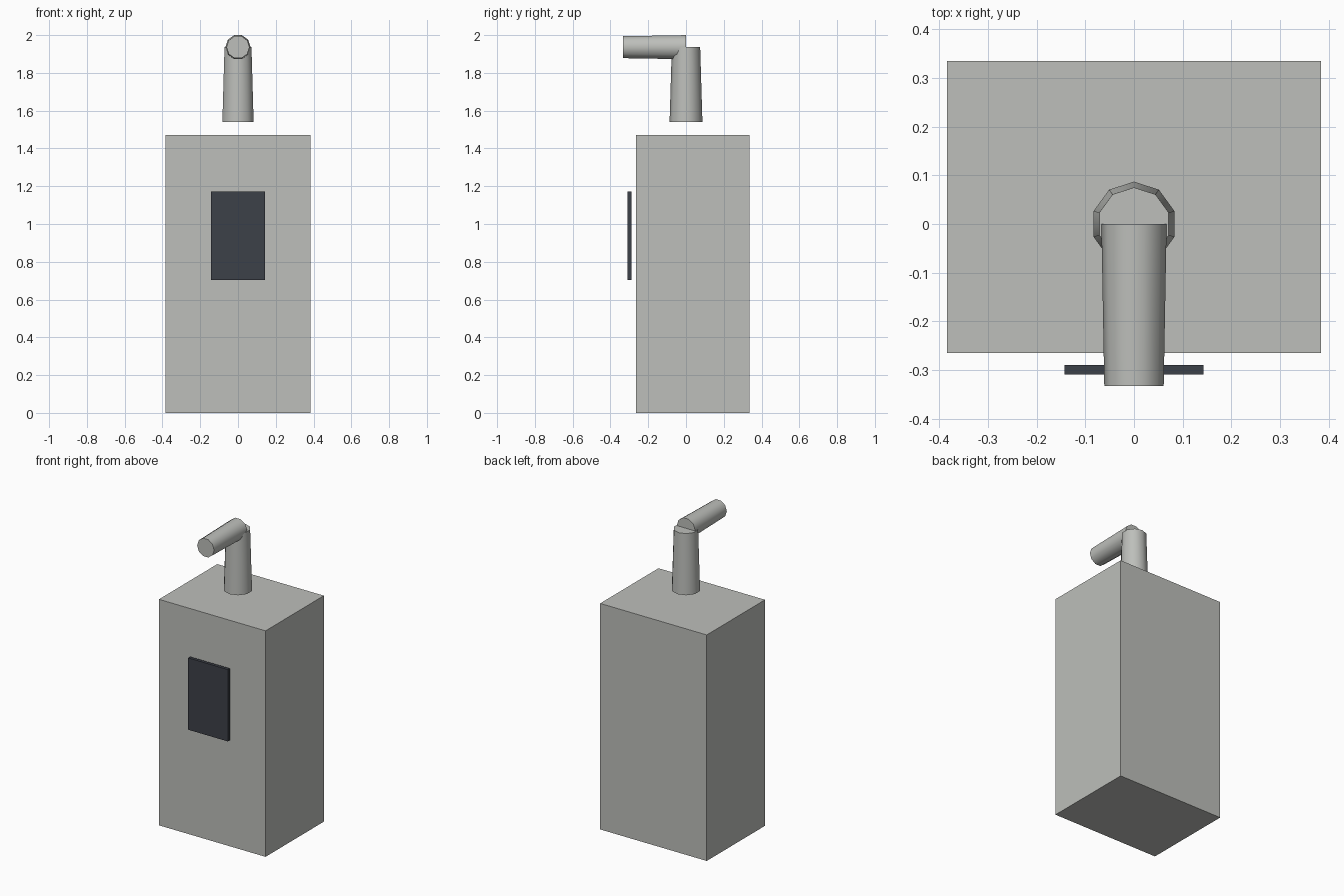
import bpy
import math
from mathutils import Matrix

cube = bpy.data.objects.get("Cube")
if cube:
    bpy.data.objects.remove(cube, do_unlink=True)


def make_material(name, rgb):
    mat = bpy.data.materials.new(name)
    mat.use_nodes = True
    colour = (*rgb, 1)
    mat.diffuse_color = colour
    mat.node_tree.nodes["Principled BSDF"].inputs["Base Color"].default_value = colour
    return mat


def box(name, low, high, mat):
    centre = [(a + b) / 2 for a, b in zip(low, high)]
    bpy.ops.mesh.primitive_cube_add(size=1, location=centre)
    obj = bpy.context.object
    obj.name = name
    obj.data.transform(Matrix.Diagonal([b - a for a, b in zip(low, high)] + [1]))
    obj.data.materials.append(mat)
    return obj


def tapered_pipe(name, r_start, r_end, length, centre, rotation, mat):
    bpy.ops.mesh.primitive_cone_add(vertices=10, radius1=r_start, radius2=r_end,
                                    depth=length, location=centre, rotation=rotation)
    obj = bpy.context.object
    obj.name = name
    obj.data.materials.append(mat)
    bpy.ops.object.shade_smooth_by_angle(angle=math.radians(45))
    return obj


grey = make_material("light grey", (0.51, 0.52, 0.495))
dark = make_material("dark slate", (0.046, 0.052, 0.066))

# Bottle body and the label plate floating in front of it
box("body", (-0.384, -0.265, 0), (0.384, 0.335, 1.472), grey)
box("label_plate", (-0.143, -0.309, 0.704), (0.143, -0.289, 1.172), dark)

# Upright neck, with a corner towards the back
tapered_pipe("neck", 0.087, 0.075, 0.396, (0, 0, 1.738), (0, 0, 0), grey)

# Spout running forward, with corners at its left and right
quarter = math.pi / 2
spout = tapered_pipe("spout", 0.067, 0.061, 0.333, (0, -0.1665, 1.936),
                     (quarter, 0, 0), grey)
spout.data.transform(Matrix.Rotation(quarter, 4, "Z"))
